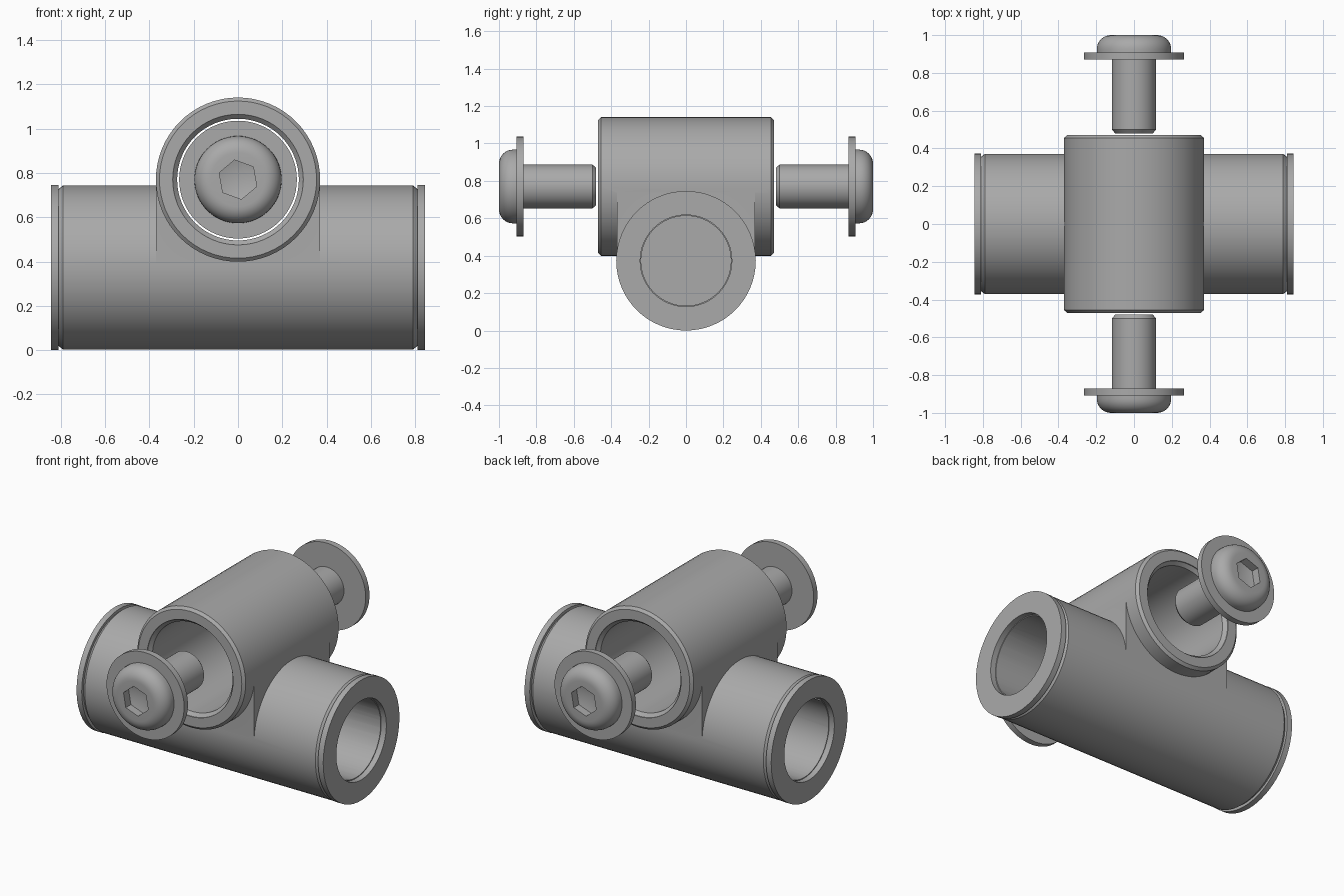
import bpy, bmesh, math
from mathutils import Matrix

if "Cube" in bpy.data.objects:
    bpy.data.objects.remove(bpy.data.objects["Cube"])

steel = bpy.data.materials.new("grey steel")
steel.diffuse_color = (0.40, 0.40, 0.40, 1)
steel.use_nodes = True
steel.node_tree.nodes["Principled BSDF"].inputs["Base Color"].default_value = steel.diffuse_color
TO_X = Matrix.Rotation(math.pi / 2, 4, 'Y')
TO_Y = Matrix.Rotation(-math.pi / 2, 4, 'X')
LOW, TOP = 0.373, 0.77          # axis heights of the two tubes


def finish(name, bm, matrix):
    bmesh.ops.remove_doubles(bm, verts=bm.verts, dist=1e-5)
    bmesh.ops.transform(bm, matrix=matrix, verts=bm.verts)
    bmesh.ops.recalc_face_normals(bm, faces=bm.faces)
    me = bpy.data.meshes.new(name)
    bm.to_mesh(me)
    bm.free()
    me.materials.append(steel)
    ob = bpy.data.objects.new(name, me)
    bpy.context.collection.objects.link(ob)
    return ob


def lathe(name, profile, matrix, n=64, turn=0.0):
    """Spin a closed loop of (radius, height) points about an axis."""
    bm = bmesh.new()
    rings = [[bm.verts.new((r * math.cos(turn + math.tau * i / n),
                            r * math.sin(turn + math.tau * i / n), h))
              for i in range(n)] for r, h in profile]
    for k, a in enumerate(rings):
        b = rings[(k + 1) % len(rings)]
        if profile[k][0] == 0 and profile[(k + 1) % len(rings)][0] == 0:
            continue
        for i in range(n):
            j = (i + 1) % n
            bm.faces.new((a[i], a[j], b[j], b[i]))
    return finish(name, bm, matrix)


def boolean(ob, other, op):
    m = ob.modifiers.new(op, 'BOOLEAN')
    m.operation, m.solver, m.object = op, 'EXACT', other
    bpy.context.view_layer.objects.active = ob
    bpy.ops.object.modifier_apply(modifier=m.name)
    bpy.data.objects.remove(other)


def smooth(ob):
    bpy.ops.object.select_all(action='DESELECT')
    ob.select_set(True)
    bpy.context.view_layer.objects.active = ob
    bpy.ops.object.shade_smooth_by_angle(angle=math.radians(25))


def place(y_or_x, z, axis):
    at = (y_or_x, 0, z) if axis is TO_X else (0, y_or_x, z)
    return Matrix.Translation(at) @ axis


# Tee body: lower tube, saddle block and upper cross tube
body = lathe("tee_body", [(0, -0.81), (0.355, -0.81), (0.371, -0.79),
                          (0.371, 0.79), (0.355, 0.81), (0, 0.81)], place(0, LOW, TO_X))
bm = bmesh.new()
bmesh.ops.create_cube(bm, size=1)
boolean(body, finish("saddle", bm, Matrix.Translation((0, 0, (LOW + TOP) / 2)) @
                     Matrix.Diagonal((0.739, 0.74, TOP - LOW, 1))), 'UNION')
boolean(body, lathe("cross_tube", [(0, -0.47), (0.355, -0.47), (0.371, -0.455),
                                   (0.371, 0.455), (0.355, 0.47), (0, 0.47)],
                    place(0, TOP, TO_Y)), 'UNION')

# Through bore of the cross tube, blind bores of the lower tube
boolean(body, lathe("cross_bore", [(0, -0.5), (0.295, -0.5), (0.295, -0.465), (0.275, -0.445),
                                   (0.275, 0.445), (0.295, 0.465), (0.295, 0.5), (0, 0.5)],
                    place(0, TOP, TO_Y)), 'DIFFERENCE')
for s in (-1, 1):
    boolean(body, lathe("end_bore", [(0, 0.39), (0.24, 0.39), (0.24, 0.9), (0, 0.9)],
                        place(0, LOW, TO_X) @ Matrix.Scale(s, 4, (0, 0, 1))), 'DIFFERENCE')
smooth(body)

for s, side in ((-1, "a"), (1, "b")):
    # Flat ring on each end of the lower tube
    smooth(lathe("end_ring_" + side, [(0.245, 0.81), (0.373, 0.81), (0.373, 0.845), (0.245, 0.845)],
                 place(0, LOW, TO_X) @ Matrix.Scale(s, 4, (0, 0, 1))))
    # Washer and button head bolt, pulled out along the cross tube axis
    spin = place(0, TOP, TO_Y) if s > 0 else Matrix.Rotation(math.pi, 4, 'Z') @ place(0, TOP, TO_Y)
    smooth(lathe("washer_" + side, [(0.116, 0.87), (0.266, 0.87), (0.266, 0.907), (0.116, 0.907)], spin))
    dome = [(0.122 + 0.075 * math.cos(a * math.pi / 16), 0.925 + 0.075 * math.sin(a * math.pi / 16))
            for a in range(9)]
    bolt = lathe("bolt_" + side, [(0, 0.48), (0.1, 0.48), (0.117, 0.5), (0.117, 0.907), (0.197, 0.907)]
                 + dome + [(0, 1.0)], spin)
    boolean(bolt, lathe("hex_socket", [(0, 0.925), (0.09, 0.95), (0.09, 1.05), (0, 1.05)],
                        spin, 6, math.radians(-20)), 'DIFFERENCE')
    smooth(bolt)
